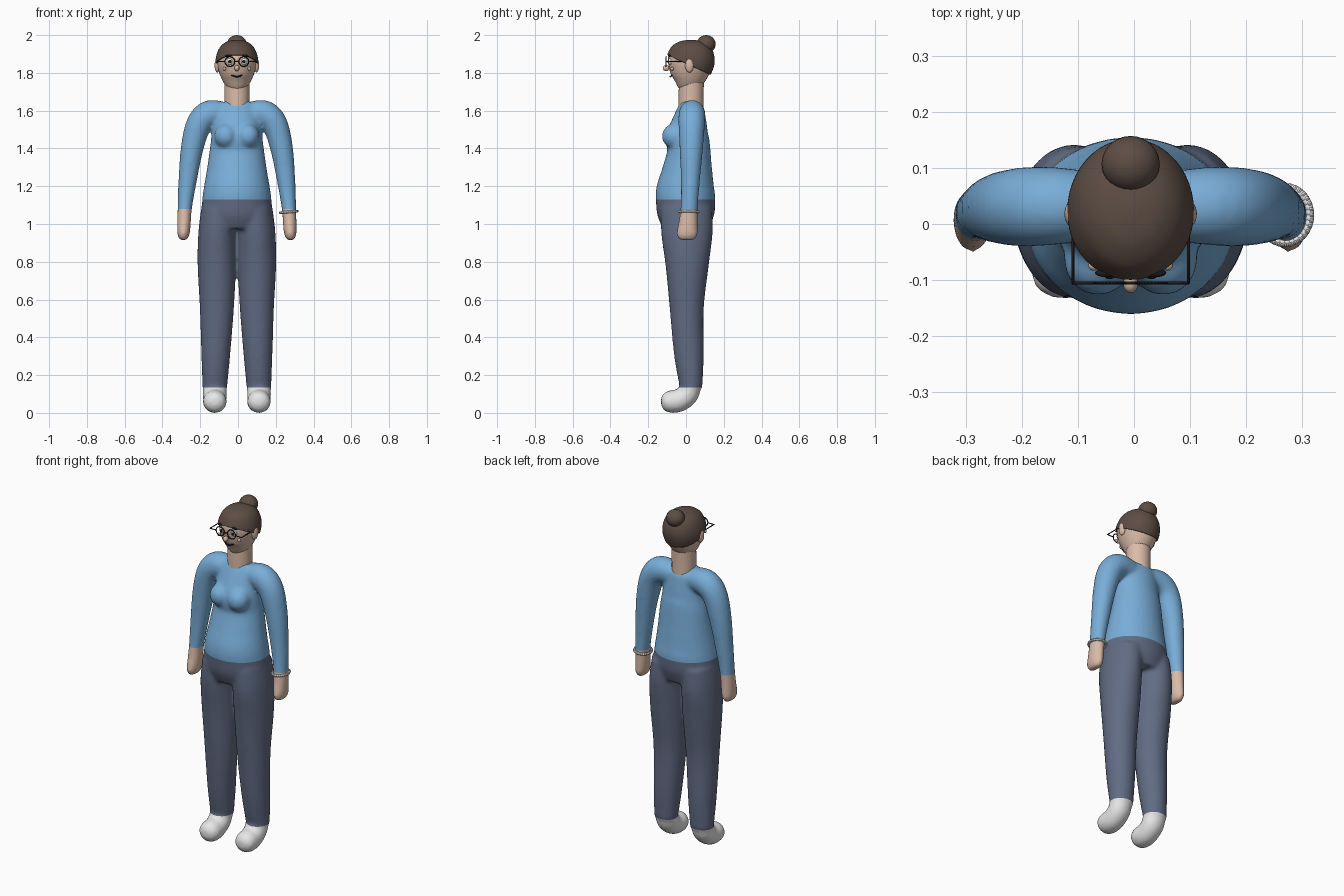
import bpy, bmesh, math
from mathutils import Vector, Matrix

cube = bpy.data.objects.get("Cube")
if cube:
    bpy.data.objects.remove(cube)

CENTRE = Vector((-0.006, 0, 0))


def material(name, r, g, b):
    m = bpy.data.materials.new(name)
    m.use_nodes = True
    m.diffuse_color = (r, g, b, 1)
    node = m.node_tree.nodes["Principled BSDF"]
    node.inputs["Base Color"].default_value = (r, g, b, 1)
    node.inputs["Roughness"].default_value = 0.7
    return m


SWEATER = material("sky_blue", 0.19, 0.42, 0.69)
TROUSERS = material("slate_blue", 0.12, 0.15, 0.23)
SKIN = material("skin", 0.70, 0.50, 0.39)
HAIR = material("brown", 0.11, 0.075, 0.058)
WHITE = material("white", 0.80, 0.80, 0.80)
BLACK = material("black", 0.012, 0.011, 0.011)


def finish(name, bm, *mats):
    """Turn a bmesh into a smooth shaded object."""
    bmesh.ops.recalc_face_normals(bm, faces=bm.faces)
    for f in bm.faces:
        f.smooth = True
    mesh = bpy.data.meshes.new(name)
    bm.to_mesh(mesh)
    bm.free()
    for m in mats:
        mesh.materials.append(m)
    ob = bpy.data.objects.new(name, mesh)
    ob.location = CENTRE
    bpy.context.collection.objects.link(ob)
    return ob


def catmull(p, q, r, s, t):
    return 0.5 * (2 * q + (r - p) * t + (2 * p - 5 * q + 4 * r - s) * t * t
                  + (3 * q - p - 3 * r + s) * t ** 3)


def loft(bm, stations, ref, sides=32, steps=6, mirror=1):
    """Closed tube of ovals; station = x, y, z, half size along ref, other half size."""
    pts = [Vector(s) for s in stations]
    last = len(pts) - 1
    fine = []
    for i in range(last):
        near = [pts[max(0, min(last, i + k))] for k in (-1, 0, 1, 2)]
        fine += [catmull(*near, j / steps) for j in range(steps)]
    fine.append(pts[-1])
    rings = []
    for i, s in enumerate(fine):
        tangent = (fine[min(i + 1, len(fine) - 1)] - fine[max(i - 1, 0)]).to_3d().normalized()
        p = (ref - tangent * ref.dot(tangent)).normalized()
        q = tangent.cross(p)
        ring = []
        for k in range(sides):
            a = math.tau * k / sides
            v = Vector(s[:3]) + p * s[3] * math.cos(a) + q * s[4] * math.sin(a)
            v.x *= mirror
            ring.append(bm.verts.new(v))
        rings.append(ring)
    for a, b in zip(rings, rings[1:]):
        for k in range(sides):
            n = (k + 1) % sides
            bm.faces.new((a[k], a[n], b[n], b[k]))
    bm.faces.new(rings[0])
    bm.faces.new(rings[-1])


def ball(bm, centre, radii, turn=0):
    m = (Matrix.Translation(centre) @ Matrix.Rotation(turn, 4, 'Y')
         @ Matrix.Diagonal((*radii, 1)))
    bmesh.ops.create_uvsphere(bm, u_segments=24, v_segments=14, radius=1, matrix=m)


def balls(name, mat, centre, radii, pair=True, turn=0):
    bm = bmesh.new()
    for side in (1, -1) if pair else (1,):
        ball(bm, (centre[0] * side, centre[1], centre[2]), radii, turn * side)
    return finish(name, bm, mat)


def wire(name, mat, paths, radius):
    """Thin round wires; each path is (points, closed)."""
    bm = bmesh.new()
    for points, closed in paths:
        points = [Vector(p) for p in points]
        ends = zip(points, points[1:] + points[:1]) if closed else zip(points, points[1:])
        for a, b in ends:
            d = b - a
            m = Matrix.Translation((a + b) / 2) @ d.to_track_quat('Z', 'Y').to_matrix().to_4x4()
            bmesh.ops.create_cone(bm, cap_ends=True, segments=8, radius1=radius,
                                  radius2=radius, depth=d.length + radius, matrix=m)
    return finish(name, bm, mat)


X, Y = Vector((1, 0, 0)), Vector((0, 1, 0))

# Body: torso, bust, arms, legs and feet blended into one surface
bm = bmesh.new()
loft(bm, [(0, .035, 1.64, .08, .05), (0, .03, 1.62, .105, .067), (0, .018, 1.54, .125, .093),
          (0, .008, 1.46, .135, .114), (0, .015, 1.385, .145, .115), (0, .007, 1.28, .16, .134),
          (0, -.003, 1.18, .177, .155), (0, -.002, 1.12, .184, .157), (0, 0, 1.05, .187, .151),
          (0, .004, .98, .16, .125)], X)
for side in (1, -1):
    ball(bm, (.058 * side, -.062, 1.465), (.062, .066, .066))
    loft(bm, [(.05, .032, 1.58, .06, .06), (.14, .032, 1.583, .07, .073),
              (.2, .03, 1.53, .07, .068), (.237, .028, 1.40, .062, .06),
              (.262, .023, 1.22, .05, .048), (.276, .016, 1.08, .046, .038),
              (.28, .01, 1.0, .051, .036), (.283, .005, .945, .056, .032),
              (.283, .004, .915, .04, .018)], Y, mirror=side)
    loft(bm, [(.09, .003, 1.08, .098, .135), (.104, .005, .95, .1, .136),
              (.106, .006, .785, .102, .115), (.106, .004, .55, .09, .09),
              (.112, .016, .3, .076, .078), (.117, .028, .13, .065, .059)], X, mirror=side)
    loft(bm, [(.117, .028, .16, .063, .055), (.117, .01, .1, .063, .058),
              (.117, -.035, .066, .062, .06), (.117, -.08, .06, .062, .06),
              (.117, -.115, .06, .05, .047), (.117, -.132, .06, .02, .02)], X, mirror=side)
body = finish("body", bm, SWEATER, TROUSERS, SKIN, WHITE)
remesh = body.modifiers.new("blend", 'REMESH')
remesh.mode = 'VOXEL'
remesh.voxel_size = 0.01
relax = body.modifiers.new("relax", 'SMOOTH')
relax.factor = 0.5
relax.iterations = 8
bpy.context.view_layer.update()
bm = bmesh.new()
bm.from_object(body, bpy.context.evaluated_depsgraph_get())
body.modifiers.clear()

# Clothing borders at waist, cuffs and ankles
WAIST, CUFF, ANKLE = 1.13, 1.08, 0.135
for z in (WAIST, CUFF, ANKLE):
    bmesh.ops.bisect_plane(bm, geom=bm.verts[:] + bm.edges[:] + bm.faces[:],
                           plane_co=(0, 0, z), plane_no=(0, 0, 1))
for f in bm.faces:
    c = f.calc_center_median()
    f.smooth = True
    if abs(c.x) > 0.22:
        f.material_index = 2 if c.z < CUFF else 0
    else:
        f.material_index = 3 if c.z < ANKLE else 1 if c.z < WAIST else 0
bm.to_mesh(body.data)
bm.free()

# Neck
bm = bmesh.new()
loft(bm, [(0, .027, 1.58, .066, .066), (0, .027, 1.68, .066, .066),
          (0, .03, 1.80, .066, .066)], X)
finish("neck", bm, SKIN)

# Head, and hair as a slightly larger shell cut along the hairline
HEAD = [(0, 0, 1.70, .015, .02), (0, .002, 1.725, .052, .05), (0, .012, 1.77, .081, .09),
        (0, .02, 1.83, .102, .114), (0, .025, 1.88, .103, .119), (0, .026, 1.93, .084, .099),
        (0, .026, 1.957, .052, .062), (0, .026, 1.967, .012, .014)]
bm = bmesh.new()
loft(bm, HEAD, X)
finish("head", bm, SKIN)

bm = bmesh.new()
loft(bm, HEAD, X, sides=48)
bmesh.ops.recalc_face_normals(bm, faces=bm.faces)
bm.normal_update()
for v in bm.verts:
    v.co += v.normal * 0.008
bmesh.ops.bisect_plane(bm, geom=bm.verts[:] + bm.edges[:] + bm.faces[:],
                       plane_co=(0, .14, 1.785), plane_no=(0, .46, 1), clear_inner=True)
hair = finish("hair", bm, HAIR)
shell = hair.modifiers.new("thickness", 'SOLIDIFY')
shell.thickness = 0.01
shell.offset = -1
balls("hair_bun", HAIR, (0, .107, 1.952), (.052, .05, .048), pair=False)

# Face
balls("ears", SKIN, (.104, .018, 1.84), (.014, .023, .038))
balls("nose", SKIN, (0, -.106, 1.825), (.013, .017, .016), pair=False)
balls("cheeks", SKIN, (.066, -.074, 1.822), (.009, .009, .009))
balls("eyes", WHITE, (.037, -.083, 1.86), (.018, .012, .018))
balls("pupils", BLACK, (.037, -.094, 1.86), (.009, .004, .009))
balls("eyebrows", BLACK, (.042, -.087, 1.892), (.022, .008, .006), turn=0.2)
smile = [(.026 * t, -.083 + .012 * t * t, 1.78 + .008 * t * t)
         for t in (-1, -.6, -.2, .2, .6, 1)]
wire("mouth", BLACK, [(smile, False)], .004)

# Glasses: round rims, bridge and temples
LENS, FRONT, LEVEL, RIM = .037, -.105, 1.86, .026
frames = [([(-LENS + RIM, FRONT, LEVEL), (LENS - RIM, FRONT, LEVEL)], False)]
for side in (1, -1):
    rim = [(side * LENS + RIM * math.cos(math.tau * k / 28), FRONT,
            LEVEL + RIM * math.sin(math.tau * k / 28)) for k in range(28)]
    temple = [(side * (LENS + RIM), FRONT, LEVEL), (side * .103, FRONT, LEVEL),
              (side * .103, .02, LEVEL)]
    frames += [(rim, True), (temple, False)]
wire("glasses", BLACK, frames, .0028)

# Bracelet on the left wrist
hoop = [(.275 + .045 * math.cos(math.tau * k / 32), .016 + .05 * math.sin(math.tau * k / 32),
         1.064 + .004 * math.cos(math.tau * k / 32)) for k in range(32)]
wire("bracelet", WHITE, [(hoop, True)], .007)
